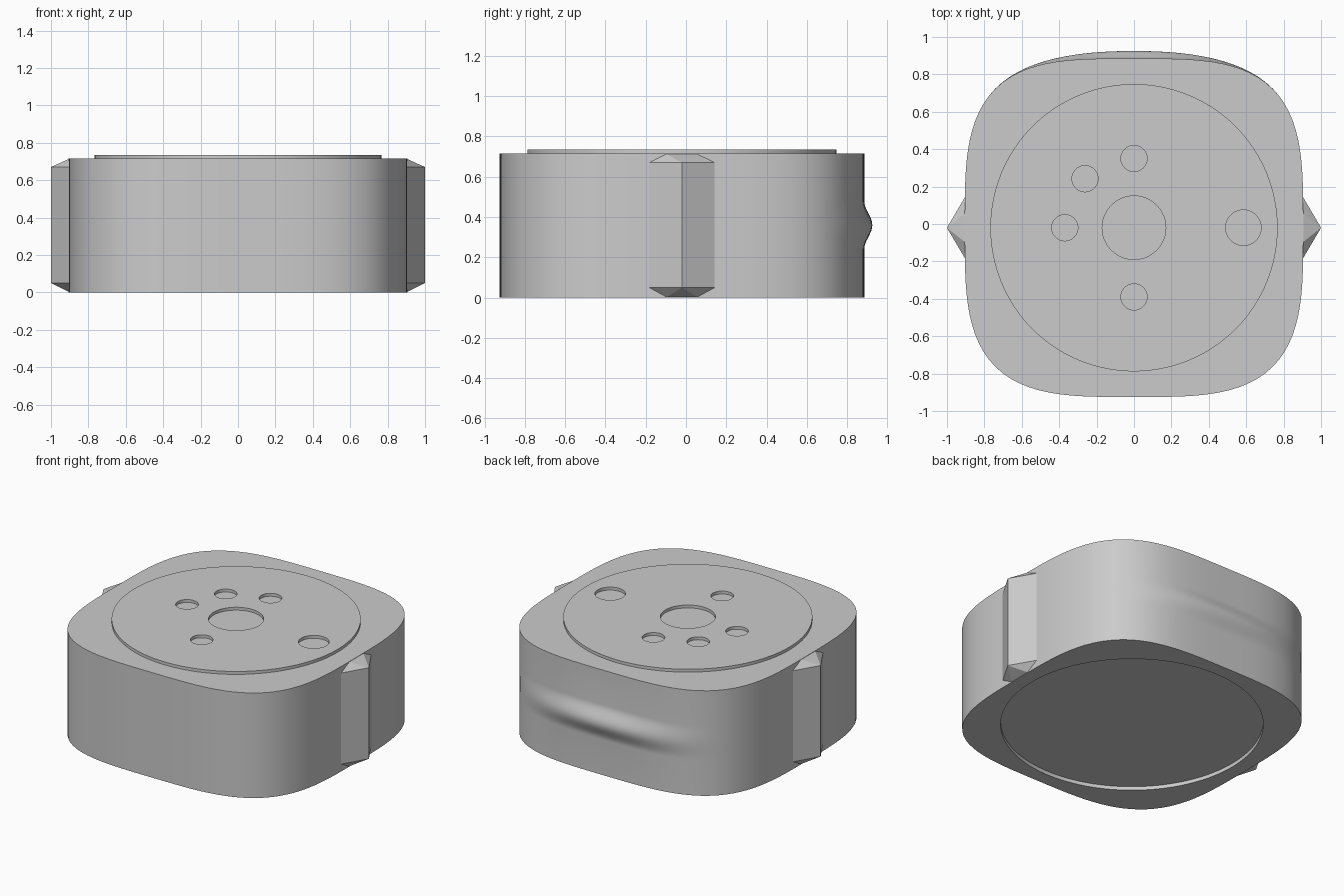
import bpy, bmesh
from math import sin, cos, pi, radians

if "Cube" in bpy.data.objects:
    bpy.data.objects.remove(bpy.data.objects["Cube"])

CY = -0.02        # shared centre of all round parts
TOP = 0.715       # height of the body
SEG = 128
HALF = 0.905      # half width of the body

grey = bpy.data.materials.new("light_grey")
grey.use_nodes = True
colour = (0.6, 0.6, 0.6, 1)
grey.diffuse_color = colour
grey.node_tree.nodes["Principled BSDF"].inputs["Base Color"].default_value = colour


def smooth(obj):
    bpy.ops.object.select_all(action="DESELECT")
    obj.select_set(True)
    bpy.context.view_layer.objects.active = obj
    bpy.ops.object.shade_smooth_by_angle(angle=radians(30))


def add_mesh(name, bm):
    bmesh.ops.recalc_face_normals(bm, faces=bm.faces[:])
    mesh = bpy.data.meshes.new(name)
    bm.to_mesh(mesh)
    bm.free()
    mesh.materials.append(grey)
    obj = bpy.data.objects.new(name, mesh)
    bpy.context.collection.objects.link(obj)
    return obj


def circle(radius, x=0, y=CY, count=SEG):
    return [(x + radius * cos(2 * pi * i / count),
             y + radius * sin(2 * pi * i / count)) for i in range(count)]


def body_outline(z):
    """Rounded square, with a soft ridge bulging from the back."""
    points = []
    for i in range(SEG):
        c, s = cos(2 * pi * i / SEG), sin(2 * pi * i / SEG)
        r = HALF * (abs(c) ** 3.5 + abs(s) ** 3.5) ** (-1 / 3.5)
        x, y = r * c, r * s
        dz = abs(z - 0.36) / 0.12
        if s > 0 and dz < 1 and abs(x) < 0.8:
            y += 0.04 * (0.5 + 0.5 * cos(pi * dz)) * (0.5 + 0.5 * cos(pi * x / 0.8))
        points.append((x, y + CY))
    return points


# Body: recessed base, ridged wall and flat top
bm = bmesh.new()
levels = [0] + [0.24 + 0.015 * i for i in range(17)] + [TOP]
sections = [(circle(0.81), 0.025), (circle(0.81), 0)]
sections += [(body_outline(z), z) for z in levels]
rings = [[bm.verts.new((x, y, z)) for x, y in pts] for pts, z in sections]
for low, high in zip(rings, rings[1:]):
    for i in range(SEG):
        j = (i + 1) % SEG
        bm.faces.new((low[i], low[j], high[j], high[i]))
bm.faces.new(rings[0][::-1])
bm.faces.new(rings[-1])
smooth(add_mesh("body", bm))

# Pointed ribs on both sides, chamfered at top and bottom
for side, label in ((1, "left_rib"), (-1, "right_rib")):
    bm = bmesh.new()
    for z, end in ((0.05, 0.0), (0.67, TOP)):
        bm.verts.new((side, CY, z))
        for d in (-1, 1):
            bm.verts.new((side * 0.9, CY + d * 0.17, z))
            bm.verts.new((side * 0.9, CY + d * 0.08, end))
            bm.verts.new((side * 0.87, CY + d * 0.08, end))
    bmesh.ops.convex_hull(bm, input=bm.verts[:])
    add_mesh(label, bm)

# Raised plate pierced by round holes
curve = bpy.data.curves.new("top_plate", "CURVE")
curve.dimensions = "2D"
curve.fill_mode = "BOTH"
curve.extrude = 0.01
holes = [(0.17, 0, CY), (0.095, 0.585, CY), (0.07, 0, 0.35),
         (0.07, -0.262, 0.242), (0.07, -0.37, CY), (0.07, 0, -0.39)]
outlines = [circle(0.768)] + [circle(r, x, y, 48) for r, x, y in holes]
for pts in outlines:
    spline = curve.splines.new("POLY")
    spline.points.add(len(pts) - 1)
    spline.use_cyclic_u = True
    for point, (x, y) in zip(spline.points, pts):
        point.co = (x, y, 0, 1)
curve.materials.append(grey)
plate = bpy.data.objects.new("top_plate", curve)
plate.location.z = TOP + 0.01
bpy.context.collection.objects.link(plate)
bpy.ops.object.select_all(action="DESELECT")
plate.select_set(True)
bpy.context.view_layer.objects.active = plate
bpy.ops.object.convert(target="MESH")
smooth(bpy.context.view_layer.objects.active)
